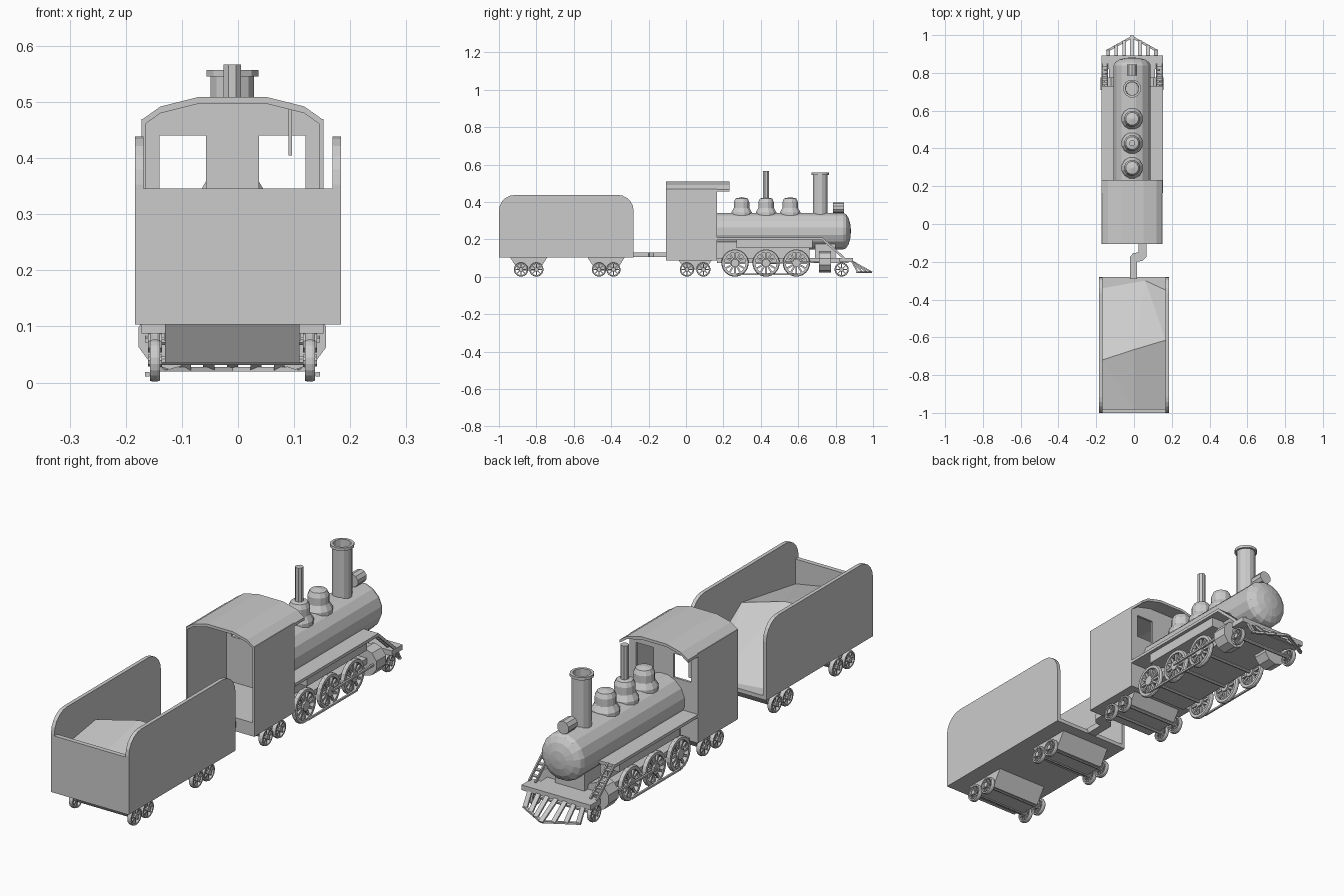
import bpy, bmesh, math
from mathutils import Vector, Matrix

if "Cube" in bpy.data.objects:
    bpy.data.objects.remove(bpy.data.objects["Cube"])

GREY = (0.6, 0.6, 0.6, 1)
mat = bpy.data.materials.new("plain grey")
mat.use_nodes = True
mat.diffuse_color = GREY
mat.node_tree.nodes["Principled BSDF"].inputs["Base Color"].default_value = GREY

CX = -0.01          # centre line of the engine
SIDES = (-1, 1)


def finish(name, bm, loc=(0, 0, 0)):
    bmesh.ops.recalc_face_normals(bm, faces=bm.faces)
    mesh = bpy.data.meshes.new(name)
    bm.to_mesh(mesh)
    bm.free()
    mesh.materials.append(mat)
    return place(name, mesh, loc)


def place(name, mesh, loc):
    ob = bpy.data.objects.new(name, mesh)
    ob.location = loc
    bpy.context.collection.objects.link(ob)
    return ob


def prism(name, pts, axis, lo, hi):
    """Outline in the plane across the axis, extruded from lo to hi."""
    put = {'x': lambda a, b, c: (c, a, b), 'y': lambda a, b, c: (a, c, b),
           'z': lambda a, b, c: (a, b, c)}[axis]
    bm = bmesh.new()
    face = bm.faces.new([bm.verts.new(put(a, b, lo)) for a, b in pts])
    new = bmesh.ops.extrude_face_region(bm, geom=[face])["geom"]
    shift = Vector(put(0, 0, hi - lo))
    bmesh.ops.translate(bm, vec=shift, verts=[v for v in new if isinstance(v, bmesh.types.BMVert)])
    return finish(name, bm)


def box(name, x, y, z):
    return prism(name, [(x[0], y[0]), (x[1], y[0]), (x[1], y[1]), (x[0], y[1])], 'z', *z)


def strut(name, a, b, w, h):
    """Straight bar between two points."""
    a, b = Vector(a), Vector(b)
    bm = bmesh.new()
    rot = (b - a).to_track_quat('Y', 'Z').to_matrix().to_4x4()
    size = Matrix.Diagonal((w, (b - a).length, h, 1))
    bmesh.ops.create_cube(bm, size=1, matrix=Matrix.Translation((a + b) / 2) @ rot @ size)
    return finish(name, bm)


def spin(bm, profile, segs, axis, closed=False):
    """Revolve (radius, height) points round an axis."""
    rot = {'z': Matrix(), 'y': Matrix.Rotation(-math.pi / 2, 4, 'X'),
           'x': Matrix.Rotation(math.pi / 2, 4, 'Y')}[axis]
    rings = []
    for r, h in profile:
        n = 1 if r == 0 else segs
        rings.append([bm.verts.new(rot @ Vector((r * math.cos(t), r * math.sin(t), h)))
                      for t in [math.tau * (i + 0.5) / segs for i in range(n)]])
    pairs = list(zip(rings, rings[1:])) + ([(rings[-1], rings[0])] if closed else [])
    for p, q in pairs:
        for i in range(segs):
            j = (i + 1) % segs
            quad = [p[i % len(p)], p[j % len(p)], q[j % len(q)], q[i % len(q)]]
            bm.faces.new(list(dict.fromkeys(quad)))


def lathe(name, profile, segs, axis, loc, closed=False):
    bm = bmesh.new()
    spin(bm, profile, segs, axis, closed)
    return finish(name, bm, loc)


def wheel_mesh(name, r, spokes):
    """Open spoked wheel with flange, axle along x."""
    bm = bmesh.new()
    t = 0.009
    spin(bm, [(r * 0.78, -t), (r * 0.95, -t), (r, -t * 0.4), (r, t * 0.4), (r * 0.95, t),
              (r * 0.78, t)], 20, 'x', True)
    spin(bm, [(0, -t * 1.4), (r * 0.3, -t * 1.4), (r * 0.3, t * 1.4), (0, t * 1.4)], 10, 'x')
    for i in range(spokes):
        turn = Matrix.Rotation(math.tau * i / spokes, 4, 'X')
        bmesh.ops.create_cube(bm, size=1, matrix=turn @ Matrix.Translation((0, 0, r * 0.54))
                              @ Matrix.Diagonal((t, r * 0.13, r * 0.54, 1)))
    ob = finish(name, bm)
    mesh = ob.data
    bpy.data.objects.remove(ob)
    return mesh


# Wheels and axles
big, small = wheel_mesh("drive_wheel", 0.073, 12), wheel_mesh("small_wheel", 0.038, 8)
sets = [("drive", big, 0.074, (0.262, 0.428, 0.59)),
        ("small", small, 0.039, (-0.882, -0.8, -0.465, -0.388, 0.005, 0.093, 0.832))]
for label, mesh, z, ys in sets:
    for y in ys:
        lathe(label + "_axle", [(0, -0.13), (0.008, -0.13), (0.008, 0.13), (0, 0.13)], 8, 'x', (CX, y, z))
        for s in SIDES:
            place(label + "_wheel", mesh, (CX + s * 0.138, y, z))

# Tapered trucks under tender and cab
for y, bottom in ((-0.841, 0.035), (-0.427, 0.035), (0.049, 0.04)):
    prism("truck", [(y - 0.1, 0.105), (y - 0.055, bottom), (y + 0.055, bottom), (y + 0.1, 0.105)],
          'x', CX - 0.12, CX + 0.12)

# Tender body
box("tender_floor", (-0.17, 0.17), (-1, -0.28), (0.103, 0.12))
box("tender_back", (-0.17, 0.17), (-1, -0.98), (0.103, 0.346))
R = 0.085
arc = [math.radians(18 * i) for i in range(6)]
outline = [(-1, 0.103), (-0.28, 0.103)]
outline += [(-0.28 - R + R * math.cos(t), 0.438 - R + R * math.sin(t)) for t in arc]
outline += [(-1 + R - R * math.sin(t), 0.438 - R + R * math.cos(t)) for t in arc]
for s in SIDES:
    prism("tender_side", outline, 'x', s * 0.168, s * 0.184)

# Coal heap, sloping down to the open front
bm = bmesh.new()
rows = [[(-0.168, -0.34, 0.12), (0.06, -0.3, 0.12), (0.168, -0.35, 0.12)],
        [(-0.168, -0.72, 0.31), (0, -0.665, 0.33), (0.168, -0.615, 0.3)],
        [(-0.168, -0.98, 0.27), (0, -0.98, 0.27), (0.168, -0.98, 0.24)]]
grid = [[bm.verts.new(p) for p in row] for row in rows]
for p, q in zip(grid, grid[1:]):
    for i in range(2):
        bm.faces.new((p[i], p[i + 1], q[i + 1]))
        bm.faces.new((p[i], q[i + 1], q[i]))
finish("coal", bm)

# Bent coupling bar
prism("coupling", [(-0.022, -0.29), (-0.022, -0.175), (-0.005, -0.155), (0.025, -0.15), (0.025, -0.1),
                   (0.065, -0.1), (0.065, -0.175), (0.045, -0.195), (0.016, -0.2), (0.016, -0.29)],
      'z', 0.105, 0.13)

# Cab
W = 0.162
Y0, Y1 = -0.107, 0.165
box("cab_base", (CX - W, CX + W), (Y0, Y1), (0.087, 0.145))
for s in SIDES:
    box("cab_side", sorted((CX + s * W, CX + s * (W - 0.008))), (Y0, Y1), (0.145, 0.47))
    box("front_pillar", sorted((CX + s * W, CX + s * 0.13)), (Y1 - 0.01, Y1), (0.338, 0.44))
box("front_lower_wall", (CX - W, CX + W), (Y1 - 0.01, Y1), (0.145, 0.338))
box("front_centre_pillar", (CX - 0.047, CX + 0.047), (Y1 - 0.01, Y1), (0.338, 0.44))
half = [(W, 0.468), (0.128, 0.492), (0.06, 0.509)]
arch = [(CX - x, z) for x, z in half] + [(CX + x, z) for x, z in reversed(half)]
under = [(x, z - 0.012) for x, z in reversed(arch)]
prism("cab_roof", arch + under, 'y', Y0, 0.232)
prism("front_header", [(CX - W, 0.44)] + under[::-1] + [(CX + W, 0.44)], 'y', Y1 - 0.01, Y1)
strut("whistle_cord", (0.093, 0.1, 0.49), (0.093, 0.1, 0.405), 0.006, 0.006)

# Boiler with domed nose
BZ, BR = 0.244, 0.1
nose = [(BR * math.cos(t), 0.84 + 0.042 * math.sin(t)) for t in [math.pi / 8 * i for i in range(4)]]
lathe("boiler", [(0, 0.16), (BR, 0.16)] + nose + [(0, 0.882)], 16, 'y', (CX, 0, BZ))
box("firebox", (CX - 0.08, CX + 0.08), (Y1, 0.66), (0.1, 0.2))
box("smokebox_saddle", (CX - 0.07, CX + 0.07), (0.69, 0.8), (0.1, 0.19))
box("frame", (CX - 0.122, CX + 0.122), (Y1, 0.87), (0.075, 0.1))

# Domes, whistle pipe, chimney and lamp
for y in (0.297, 0.428, 0.557):
    lathe("dome", [(0, 0.31), (0.057, 0.325), (0.057, 0.345), (0.043, 0.368), (0.043, 0.4),
                   (0.034, 0.419), (0, 0.426)], 12, 'z', (CX, y, 0))
lathe("whistle_pipe", [(0, 0.42), (0.017, 0.42), (0.017, 0.567), (0, 0.567)], 8, 'z', (CX, 0.428, 0))
lathe("chimney", [(0.04, 0.32), (0.04, 0.545), (0.048, 0.545), (0.048, 0.557), (0.036, 0.557),
                  (0.034, 0.33), (0, 0.33)], 12, 'z', (CX, 0.717, 0))
lathe("lamp", [(0, 0.785), (0.028, 0.785), (0.028, 0.845), (0, 0.845)], 10, 'y', (CX, 0, 0.37))

# Parts on both sides: boards, tanks, cylinders, rods, ladders
for s in SIDES:
    def sx(d):
        return CX + s * d
    box("running_board", sorted((sx(0.08), sx(0.163))), (Y1, 0.73), (0.197, 0.21))
    box("side_tank", sorted((sx(0.08), sx(0.148))), (0.27, 0.675), (0.155, 0.198))
    lathe("steam_cylinder", [(0, 0.71), (0.058, 0.71), (0.058, 0.776), (0, 0.776)], 10, 'y',
          (sx(0.112), 0, 0.081))
    strut("piston_rod", (sx(0.152), 0.43, 0.075), (sx(0.152), 0.72, 0.08), 0.008, 0.008)
    strut("coupling_rod", (sx(0.152), 0.27, 0.015), (sx(0.152), 0.6, 0.015), 0.008, 0.008)
    for d in (0.13, 0.16):
        strut("ladder_rail", (sx(d), 0.725, 0.207), (sx(d), 0.845, 0.1), 0.006, 0.012)
    for i in range(1, 6):
        k = i / 6
        strut("ladder_rung", (sx(0.13), 0.725 + 0.12 * k, 0.207 - 0.107 * k),
              (sx(0.16), 0.725 + 0.12 * k, 0.207 - 0.107 * k), 0.016, 0.005)

# Front platform and track guard
box("front_platform", (CX - 0.163, CX + 0.163), (0.82, 0.892), (0.078, 0.1))
for i in range(-3, 4):
    x = CX + i * 0.042
    strut("guard_bar", (x, 0.885, 0.085), (x, 0.995 - abs(i) * 0.025, 0.024), 0.02, 0.008)
for s in SIDES:
    strut("guard_rail", (CX, 0.99, 0.024), (CX + s * 0.135, 0.915, 0.024), 0.012, 0.008)
